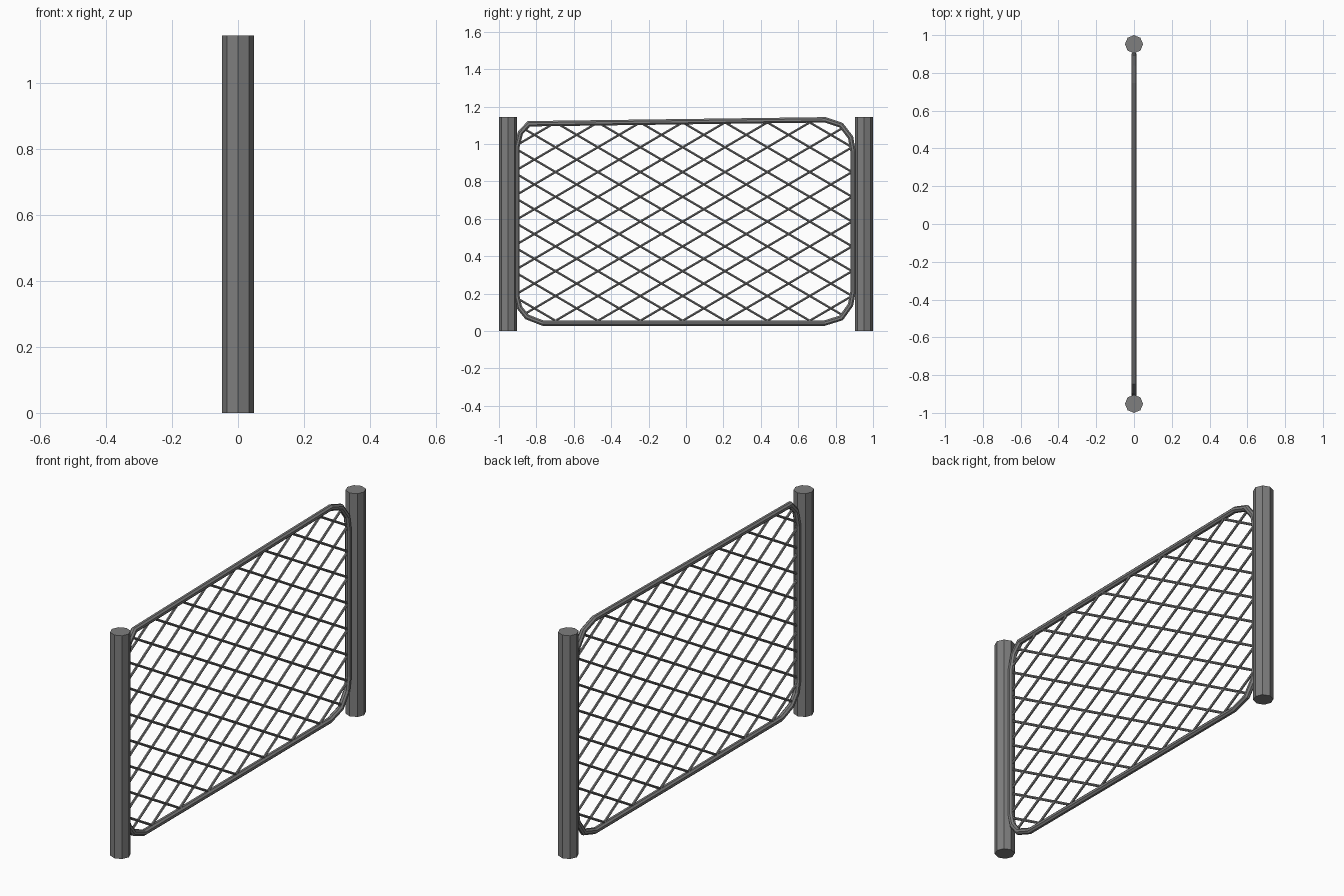
import bpy, bmesh, math
from mathutils import Vector, Matrix

if "Cube" in bpy.data.objects:
    bpy.data.objects.remove(bpy.data.objects["Cube"])

grey = bpy.data.materials.new("steel grey")
grey.diffuse_color = (0.21, 0.21, 0.21, 1)
grey.use_nodes = True
grey.node_tree.nodes["Principled BSDF"].inputs["Base Color"].default_value = grey.diffuse_color


def finish(name, bm):
    bmesh.ops.recalc_face_normals(bm, faces=bm.faces)
    me = bpy.data.meshes.new(name)
    bm.to_mesh(me)
    bm.free()
    me.materials.append(grey)
    ob = bpy.data.objects.new(name, me)
    bpy.context.collection.objects.link(ob)
    return ob


# Two end posts
H, R = 1.143, 0.048
for side, name in ((-1, "front_post"), (1, "back_post")):
    bm = bmesh.new()
    bmesh.ops.create_cone(bm, cap_ends=True, segments=8, radius1=R, radius2=R, depth=H,
                          matrix=Matrix.Translation((0, side * (1 - R), H / 2)))
    finish(name, bm)

# Rounded frame outline in (y, z), counter-clockwise
path = [Vector(p) for p in (
    (-.765, .042), (.74, .042), (.83, .07), (.88, .14), (.893, .21),
    (.893, .96), (.88, 1.035), (.83, 1.10), (.745, 1.129),
    (-.84, 1.108), (-.885, 1.06), (-.905, .98),
    (-.905, .19), (-.89, .125), (-.85, .075))]
N = len(path)

# Frame tube swept along the outline with mitred corners
SIDES, TUBE = 8, 0.0155
bm = bmesh.new()
rings = []
for i, p in enumerate(path):
    a = (p - path[i - 1]).normalized()
    b = (path[(i + 1) % N] - p).normalized()
    t = (a + b).normalized()
    out = Vector((t.y, -t.x)) / t.dot(a)
    ring = []
    for k in range(SIDES):
        ang = 2 * math.pi * (k + 0.5) / SIDES
        q = p + out * TUBE * math.cos(ang)
        ring.append(bm.verts.new((TUBE * math.sin(ang), q.x, q.y)))
    rings.append(ring)
for i in range(N):
    r0, r1 = rings[i], rings[(i + 1) % N]
    for k in range(SIDES):
        j = (k + 1) % SIDES
        bm.faces.new((r0[k], r0[j], r1[j], r1[k]))
finish("mesh_frame", bm)


def clip(p, d):
    """Part of the line p + t*d that lies inside the convex outline."""
    lo, hi = -9.0, 9.0
    for i in range(N):
        a, b = path[i], path[(i + 1) % N]
        n = Vector((b.y - a.y, a.x - b.x))
        den, num = n.dot(d), n.dot(a - p)
        if abs(den) < 1e-9:
            continue
        if den > 0:
            hi = min(hi, num / den)
        else:
            lo = max(lo, num / den)
    return (p + d * lo, p + d * hi) if hi - lo > 0.03 else None


# Diamond lattice wires, one object per direction
PITCH_Y, PITCH_Z, WIRE = 0.2265, 0.1325, 0.0068
for sign, name in ((1, "rising_wires"), (-1, "falling_wires")):
    bm = bmesh.new()
    d = Vector((PITCH_Y, sign * PITCH_Z)).normalized()
    for k in range(-20, 21):
        seg = clip(Vector((-0.018, 0.585 + k * PITCH_Z)), d)
        if not seg:
            continue
        a, b = (Vector((0, s.x, s.y)) for s in seg)
        rot = (b - a).to_track_quat('Z', 'X').to_matrix().to_4x4()
        bmesh.ops.create_cone(bm, cap_ends=True, segments=6, radius1=WIRE, radius2=WIRE,
                              depth=(b - a).length,
                              matrix=Matrix.Translation((a + b) / 2) @ rot)
    finish(name, bm)
